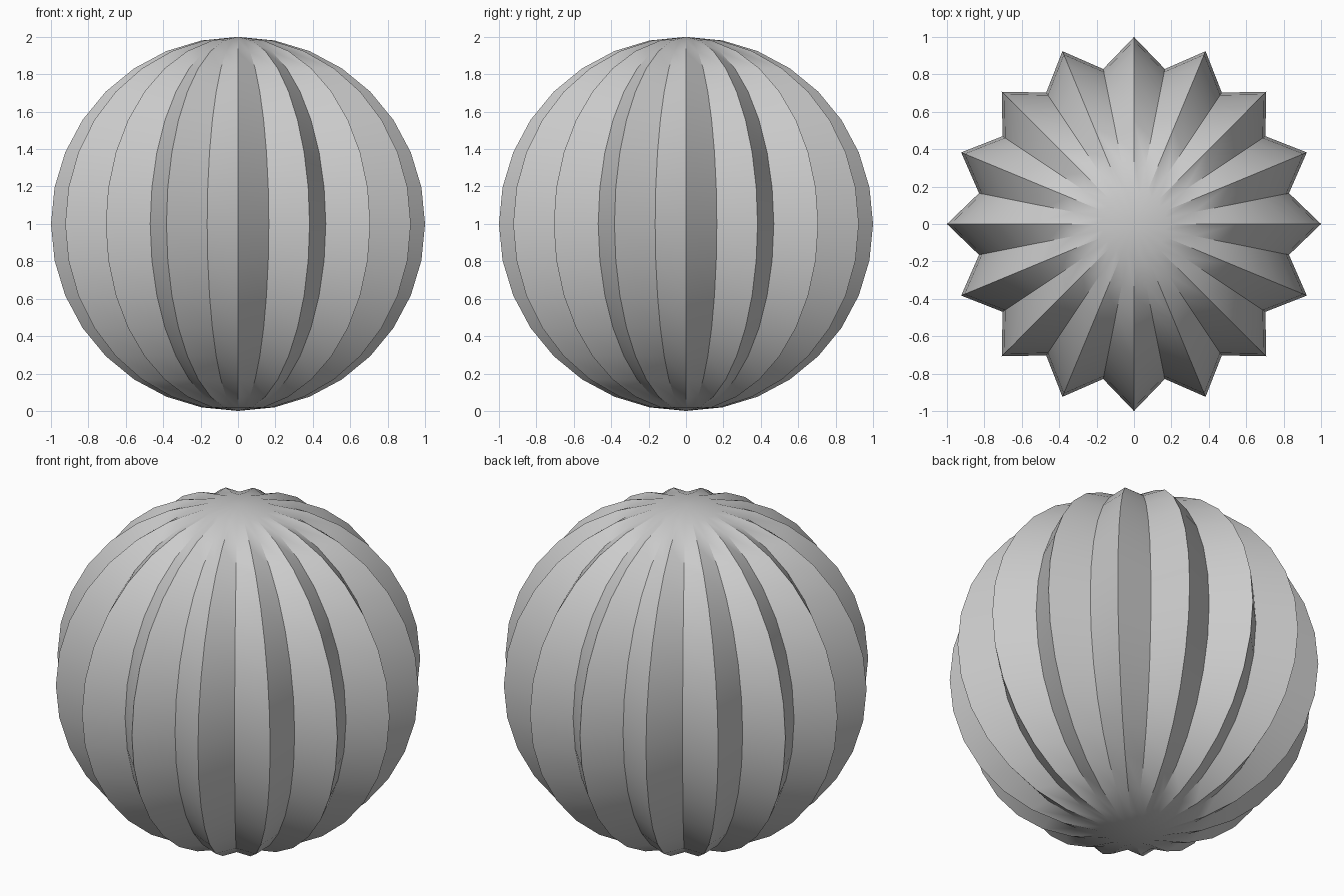
import bpy, math

if "Cube" in bpy.data.objects:
    bpy.data.objects.remove(bpy.data.objects["Cube"])

PEAKS = 16
VALLEY = 0.845   # radius of the grooves relative to the ridges

# Ribbed ball: a UV sphere with every second meridian pulled towards the axis
bpy.ops.mesh.primitive_uv_sphere_add(segments=PEAKS * 2, ring_count=16, radius=1, location=(0, 0, 0))
ball = bpy.context.object
ball.name = "ribbed_ball"

step = math.pi / PEAKS
for v in ball.data.vertices:
    x, y, z = v.co
    meridian = round(math.atan2(y, x) / step)
    if math.hypot(x, y) > 1e-4 and meridian % 2:
        v.co.x, v.co.y = x * VALLEY, y * VALLEY
    v.co.z = z + 1   # stand the ball on the ground

# Smooth surface with crisp ridges and grooves
bpy.ops.object.shade_smooth_by_angle(angle=math.radians(30))
